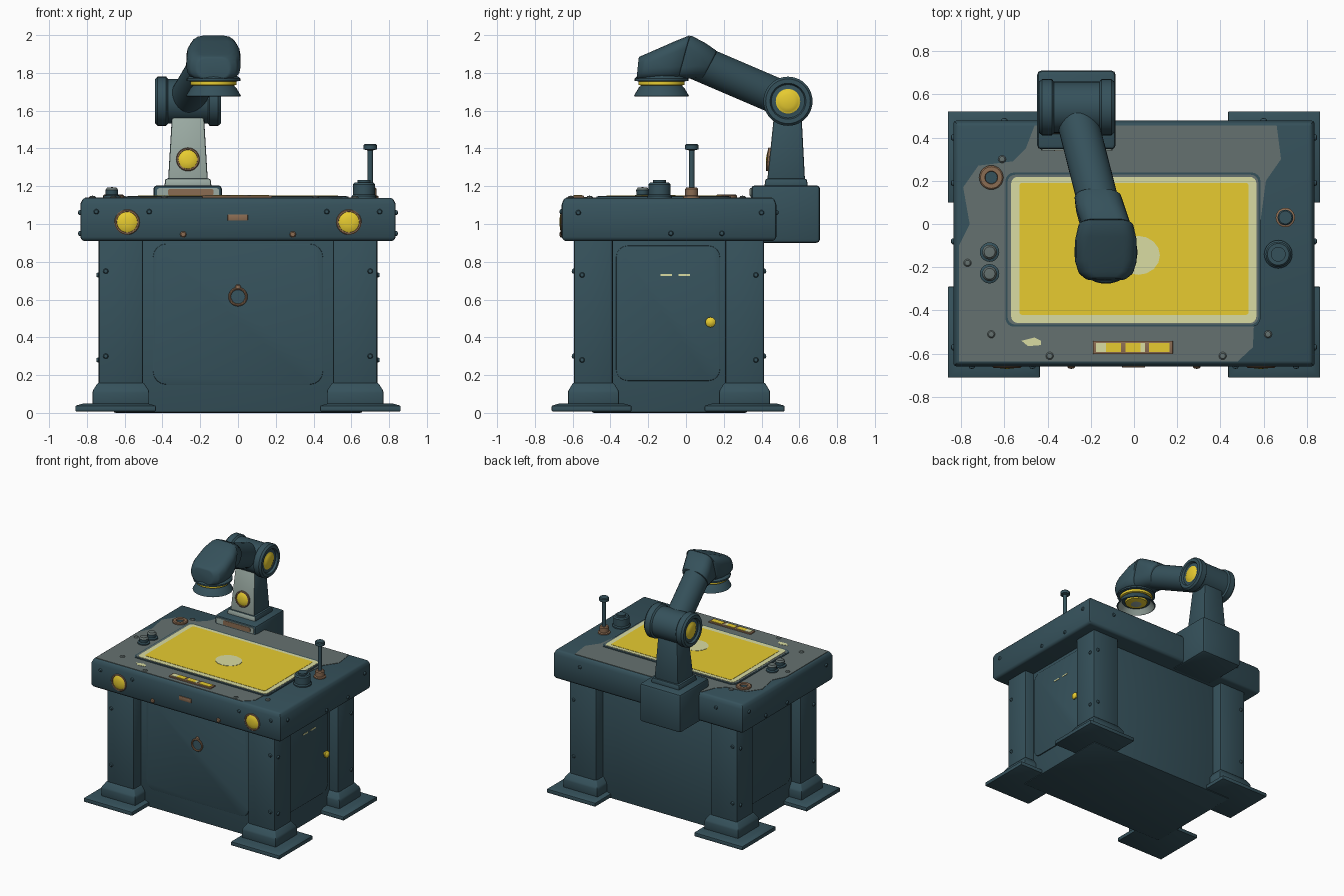
import bpy, bmesh, math
from mathutils import Vector

def mat(name, r, g, b):
    m = bpy.data.materials.new(name)
    m.diffuse_color = (r, g, b, 1)
    return m

TEAL = mat("dark_teal", 0.036, 0.083, 0.105)
GREY = mat("worn_grey", 0.130, 0.165, 0.160)
PALE = mat("pale_grey", 0.33, 0.41, 0.37)
YELL = mat("yellow", 0.80, 0.60, 0.03)
LIME = mat("pale_yellow_green", 0.70, 0.72, 0.36)
COPP = mat("copper", 0.26, 0.15, 0.085)

def finish(name, bm, mats, bevel=0, seg=2):
    bmesh.ops.recalc_face_normals(bm, faces=bm.faces)
    if bevel:
        edges = [e for e in bm.edges if len(e.link_faces) == 2 and e.calc_face_angle(0) > 0.5]
        bmesh.ops.bevel(bm, geom=edges, offset=bevel, segments=seg, profile=0.5, affect='EDGES', clamp_overlap=True)
    me = bpy.data.meshes.new(name)
    bm.to_mesh(me)
    bm.free()
    for m in mats:
        me.materials.append(m)
    me.shade_smooth()
    me.set_sharp_from_angle(angle=math.radians(35))
    ob = bpy.data.objects.new(name, me)
    bpy.context.collection.objects.link(ob)
    return ob

def loft(name, rings, mats, bevel=0, seg=2):
    """Skin closed rings of 3D points and cap both ends."""
    bm = bmesh.new()
    vs = [[bm.verts.new(p) for p in r] for r in rings]
    n = len(vs[0])
    for a, b in zip(vs, vs[1:]):
        for i in range(n):
            bm.faces.new((a[i], a[(i + 1) % n], b[(i + 1) % n], b[i]))
    bm.faces.new(vs[0])
    bm.faces.new(vs[-1])
    return finish(name, bm, mats, bevel, seg)

def prism(name, pts, axis, a, b, m, bevel=0, seg=2):
    """Extrude a 2D outline along an axis from a to b."""
    f = {'x': lambda u, v, w: (w, u, v), 'y': lambda u, v, w: (u, w, v), 'z': lambda u, v, w: (u, v, w)}[axis]
    return loft(name, [[f(u, v, w) for u, v in pts] for w in (a, b)], [m], bevel, seg)

def rect(u0, u1, v0, v1, r=0):
    if not r:
        return [(u0, v0), (u1, v0), (u1, v1), (u0, v1)]
    out = []
    for cu, cv, s in ((u1 - r, v1 - r, 0), (u0 + r, v1 - r, 90), (u0 + r, v0 + r, 180), (u1 - r, v0 + r, 270)):
        for k in range(5):
            t = math.radians(s + k * 22.5)
            out.append((cu + r * math.cos(t), cv + r * math.sin(t)))
    return out

def box(name, x0, x1, y0, y1, z0, z1, m, bevel=0.01, seg=2):
    return prism(name, rect(x0, x1, y0, y1), 'z', z0, z1, m, bevel, seg)

def stack(name, levels, mats, bevel=0):
    """Rectangular sections (x0, x1, y0, y1, z) skinned upward."""
    return loft(name, [[(x, y, z) for x, y in rect(x0, x1, y0, y1)] for x0, x1, y0, y1, z in levels], mats, bevel)

def tilted(cx, half, low, high, r):
    """Rounded section across x, standing on the line low-high given in (y, z)."""
    low, high = Vector(low), Vector(high)
    h = (high - low).length
    return [(cx + u, *(low + (high - low) * (v / h))) for u, v in rect(-half, half, 0, h, r)]

def lathe(name, prof, loc, direction, mats, idx=None, n=32):
    """Spin (radius, height) points round a direction; idx gives a material per segment."""
    bm = bmesh.new()
    rot = Vector(direction).to_track_quat('Z', 'Y').to_matrix()
    rings = [[bm.verts.new(Vector(loc) + rot @ Vector((r * math.cos(2 * math.pi * i / n), r * math.sin(2 * math.pi * i / n), h)))
              for i in range(n)] for r, h in prof]
    for s, (a, b) in enumerate(zip(rings, rings[1:])):
        for i in range(n):
            f = bm.faces.new((a[i], a[(i + 1) % n], b[(i + 1) % n], b[i]))
            f.material_index = idx[s] if idx else 0
    bmesh.ops.remove_doubles(bm, verts=bm.verts, dist=1e-5)
    return finish(name, bm, mats)

def bolt(loc, d, m=TEAL, r=0.014):
    lathe("bolt", [(r, -0.004), (r, 0.004), (r * 0.7, 0.010), (0, 0.012)], loc, d, [m], n=10)

def lamp(name, loc, d, r):
    lathe(name, [(r, -0.01), (r, 0.004), (r * .94, 0.008), (r * .83, 0.008), (r * .81, 0.002), (r * .6, 0.009), (r * .3, 0.012), (0, 0.013)],
          loc, d, [COPP, YELL], [0, 0, 0, 0, 1, 1, 1])

# cabinet body, recessed between the legs, with doors
FY = -0.50
box("cabinet_body", -0.66, 0.66, FY, 0.325, 0, 0.93, TEAL, 0.012)
prism("front_door", rect(-0.45, 0.45, 0.15, 0.895, 0.07), 'y', FY - 0.008, FY + 0.02, TEAL, 0.004)
for s in (-1, 1):
    prism("side_door", rect(-0.37, 0.18, 0.17, 0.885, 0.06), 'x', s * 0.64, s * 0.668, TEAL, 0.004)
for y in (-0.105, -0.01):
    prism("door_slot", rect(y - 0.03, y + 0.03, 0.725, 0.735), 'x', 0.664, 0.671, LIME)
lathe("door_knob", [(0.012, 0), (0.012, 0.015), (0.027, 0.02), (0.027, 0.03), (0.015, 0.04), (0, 0.042)], (0.665, 0.13, 0.48), (1, 0, 0), [YELL], n=16)
ring = [(0.044 + 0.007 * math.cos(k * math.pi / 4), 0.007 * math.sin(k * math.pi / 4)) for k in range(9)]
lathe("ring_handle", ring, (0, FY - 0.016, 0.615), (0, -1, 0), [COPP], n=24)
bolt((0, FY - 0.008, 0.665), (0, -1, 0), COPP, 0.016)

# four legs with plinths and foot plates
for sx in (-1, 1):
    for sy in (-1, 1):
        cx, cy = sx * 0.62, -0.09 + sy * 0.40
        fx, fy = sx * 0.648, -0.095 + sy * 0.405
        def sec(hx, hy, z, x=cx, y=cy):
            return (x - hx, x + hx, y - hy, y + hy, z)
        stack("foot_plate", [sec(0.213, 0.211, 0.008, fx, fy), sec(0.213, 0.211, 0.038, fx, fy), sec(0.17, 0.17, 0.05, fx, fy)], [TEAL], 0.005)
        stack("leg_plinth", [sec(0.15, 0.135, 0.04), sec(0.15, 0.135, 0.115), sec(0.122, 0.107, 0.16)], [TEAL], 0.008)
        stack("leg_column", [sec(0.118, 0.103, 0.1), sec(0.118, 0.103, 0.93)], [TEAL], 0.012)
        for z in (0.3, 0.75):
            bolt((cx + sx * 0.08, cy + sy * 0.103, z), (0, sy, 0))
            bolt((cx + sx * 0.118, cy + sy * 0.06, z - 0.02), (sx, 0, 0))

# table slab
stack("table_slab", [(-0.825, 0.825, -0.648, 0.468, 0.91), (-0.835, 0.835, -0.658, 0.478, 0.93),
                     (-0.835, 0.835, -0.658, 0.478, 1.105), (-0.82, 0.82, -0.645, 0.465, 1.138)], [TEAL], 0.012)
worn = [(-0.81, -0.635), (0.48, -0.635), (0.55, -0.57), (0.57, -0.1), (0.61, 0.2), (0.68, 0.30), (0.66, 0.455),
        (-0.46, 0.455), (-0.50, 0.35), (-0.56, 0.29), (-0.72, 0.27), (-0.79, 0.17), (-0.76, 0.0), (-0.81, -0.1)]
prism("worn_top", worn, 'z', 1.133, 1.141, GREY)
prism("screen_rim", rect(-0.595, 0.585, -0.475, 0.238, 0.04), 'z', 1.136, 1.145, TEAL)
prism("screen_rim_top", rect(-0.585, 0.575, -0.465, 0.228, 0.035), 'z', 1.139, 1.147, GREY)
prism("screen_border", rect(-0.568, 0.566, -0.458, 0.218, 0.03), 'z', 1.141, 1.149, LIME)
prism("screen", rect(-0.53, 0.53, -0.42, 0.19, 0.012), 'z', 1.143, 1.151, YELL)
glint = [(0.02 + 0.1 * math.cos(t * math.pi / 8), -0.145 + 0.09 * math.sin(t * math.pi / 8)) for t in range(16)]
prism("screen_glint", glint, 'z', 1.145, 1.153, LIME)
chip = [(-0.52, -0.54), (-0.49, -0.565), (-0.43, -0.56), (-0.43, -0.54), (-0.46, -0.525)]
prism("paint_chip", chip, 'z', 1.135, 1.143, LIME)

# gauge strip at the front of the top
box("gauge_strip", -0.19, 0.18, -0.602, -0.54, 1.13, 1.150, COPP, 0.004)
for x0, x1, m in ((-0.175, -0.13, LIME), (-0.13, -0.06, YELL), (-0.04, 0.03, YELL), (0.03, 0.05, LIME), (0.07, 0.165, YELL)):
    prism("gauge_light", rect(x0, x1, -0.592, -0.55), 'z', 1.145, 1.153, m)

# lamps, slot and bolts on the slab edges
for x in (-0.587, 0.587):
    lamp("front_lamp", (x, -0.657, 1.01), (0, -1, 0), 0.067)
box("front_slot", -0.055, 0.052, -0.664, -0.64, 1.018, 1.05, COPP, 0.003)
for s in (-1, 1):
    bolt((s * 0.47, -0.658, 1.065), (0, -1, 0))
    bolt((s * 0.75, -0.658, 1.065), (0, -1, 0))
    bolt((s * 0.29, -0.658, 0.945), (0, -1, 0), COPP, 0.017)
    bolt((s * 0.6, 0.478, 1.06), (0, 1, 0))
    for y in (-0.57, -0.08, 0.19, 0.4):
        bolt((s * 0.835, y, 0.95 if y in (-0.08, 0.19) else 1.06), (s, 0, 0))
for x, y in ((-0.66, -0.51), (-0.77, -0.18), (-0.39, -0.61), (0.41, -0.61), (0.62, -0.51), (-0.61, 0.3)):
    bolt((x, y, 1.138), (0, 0, 1), GREY, 0.018)

# controls on the table top
lathe("dial", [(0.065, 0), (0.065, 0.012), (0.058, 0.02), (0.058, 0.075), (0.05, 0.085), (0.034, 0.085), (0.034, 0.098), (0, 0.098)],
      (0.667, -0.14, 1.135), (0, 0, 1), [TEAL])
lathe("lever", [(0.045, 0), (0.045, 0.012), (0.034, 0.016), (0.034, 0.05), (0.028, 0.058), (0.015, 0.058), (0.015, 0.255),
                (0.036, 0.26), (0.036, 0.282), (0.03, 0.288), (0, 0.288)],
      (0.70, 0.03, 1.135), (0, 0, 1), [COPP, TEAL], [0, 0, 0, 0, 0, 1, 1, 1, 1, 1], 20)
for y in (-0.13, -0.23):
    lathe("push_knob", [(0.045, 0), (0.045, 0.015), (0.032, 0.02), (0.034, 0.045), (0.025, 0.058), (0, 0.06)],
          (-0.668, y, 1.135), (0, 0, 1), [TEAL, GREY], [0, 0, 0, 1, 1], 20)
lathe("copper_socket", [(0.056, 0), (0.056, 0.015), (0.05, 0.02), (0.03, 0.02), (0.028, 0.008), (0, 0.008)],
      (-0.66, 0.215, 1.135), (0, 0, 1), [COPP, TEAL], [0, 0, 0, 0, 1], 24)

# arm mount, with worn front
box("arm_mount", -0.448, -0.085, 0.345, 0.71, 0.90, 1.205, TEAL, 0.02)
prism("mount_front_wear", rect(-0.43, -0.10, 1.145, 1.19, 0.015), 'y', 0.340, 0.348, PALE)
prism("mount_copper_wear", rect(-0.37, -0.13, 1.15, 1.185, 0.01), 'y', 0.337, 0.342, COPP)

# arm column: front faces are pale
for nm, lv in (("column_flange", [(-0.39, -0.14, 0.415, 0.645, 1.195), (-0.385, -0.145, 0.42, 0.64, 1.24)]),
               ("arm_column", [(-0.37, -0.16, 0.43, 0.63, 1.23), (-0.35, -0.18, 0.465, 0.612, 1.57)])):
    ob = stack(nm, lv, [TEAL, PALE], 0.01)
    for p in ob.data.polygons:
        p.material_index = 1 if p.normal.y < -0.6 else 0
lamp("column_lamp", (-0.265, 0.436, 1.342), (0, -1, 0.1), 0.062)

# shoulder joint with yellow caps set into each end
lathe("shoulder_barrel", [(0, -0.15), (0.118, -0.15), (0.118, 0.15), (0, 0.15)], (-0.265, 0.54, 1.65), (1, 0, 0), [TEAL])
for s in (-1, 1):
    lathe("shoulder_cap", [(0.118, 0.105), (0.130, 0.115), (0.130, 0.160), (0.118, 0.174), (0.095, 0.174), (0.088, 0.158),
                           (0.065, 0.158), (0.052, 0.166), (0.035, 0.172), (0, 0.174)],
          (-0.265, 0.54, 1.65), (s, 0, 0), [TEAL, YELL], [0, 0, 0, 0, 0, 0, 1, 1, 1], 40)

# slanted arm
p1, p2 = Vector((-0.275, 0.53, 1.655)), Vector((-0.15, 0.04, 1.865))
L = (p2 - p1).length
lathe("slanted_arm", [(0, 0), (0.095, 0), (0.095, L), (0, L)], p1, p2 - p1, [TEAL])

# elbow and lamp head
loft("elbow", [tilted(-0.167, 0.108, (0.085, 1.765), (0.165, 1.915), 0.075),
               tilted(-0.155, 0.113, (0.04, 1.77), (0.10, 1.96), 0.07),
               tilted(-0.13, 0.113, (-0.05, 1.77), (0.022, 2.0), 0.06)], [TEAL], 0.008)
loft("head", [tilted(-0.13, 0.125, (-0.042, 1.766), (0.022, 2.0), 0.07),
              tilted(-0.13, 0.142, (-0.10, 1.765), (-0.06, 1.967), 0.065),
              tilted(-0.13, 0.142, (-0.18, 1.765), (-0.165, 1.921), 0.06),
              tilted(-0.13, 0.125, (-0.235, 1.765), (-0.22, 1.897), 0.055),
              tilted(-0.13, 0.09, (-0.262, 1.767), (-0.25, 1.884), 0.05)], [TEAL], 0.008)

# lens ring and flared shade, open below
lathe("lens_shade", [(0.10, 1.80), (0.125, 1.785), (0.142, 1.770), (0.142, 1.758), (0.122, 1.755), (0.122, 1.737), (0.108, 1.733),
                     (0.120, 1.722), (0.146, 1.678), (0.138, 1.674), (0.105, 1.712), (0.085, 1.712), (0.08, 1.70), (0.04, 1.692), (0, 1.69)],
      (-0.13, -0.13, 0), (0, 0, 1), [TEAL, YELL, PALE], [0, 0, 0, 0, 1, 1, 0, 0, 0, 2, 0, 1, 1, 2], 40)
